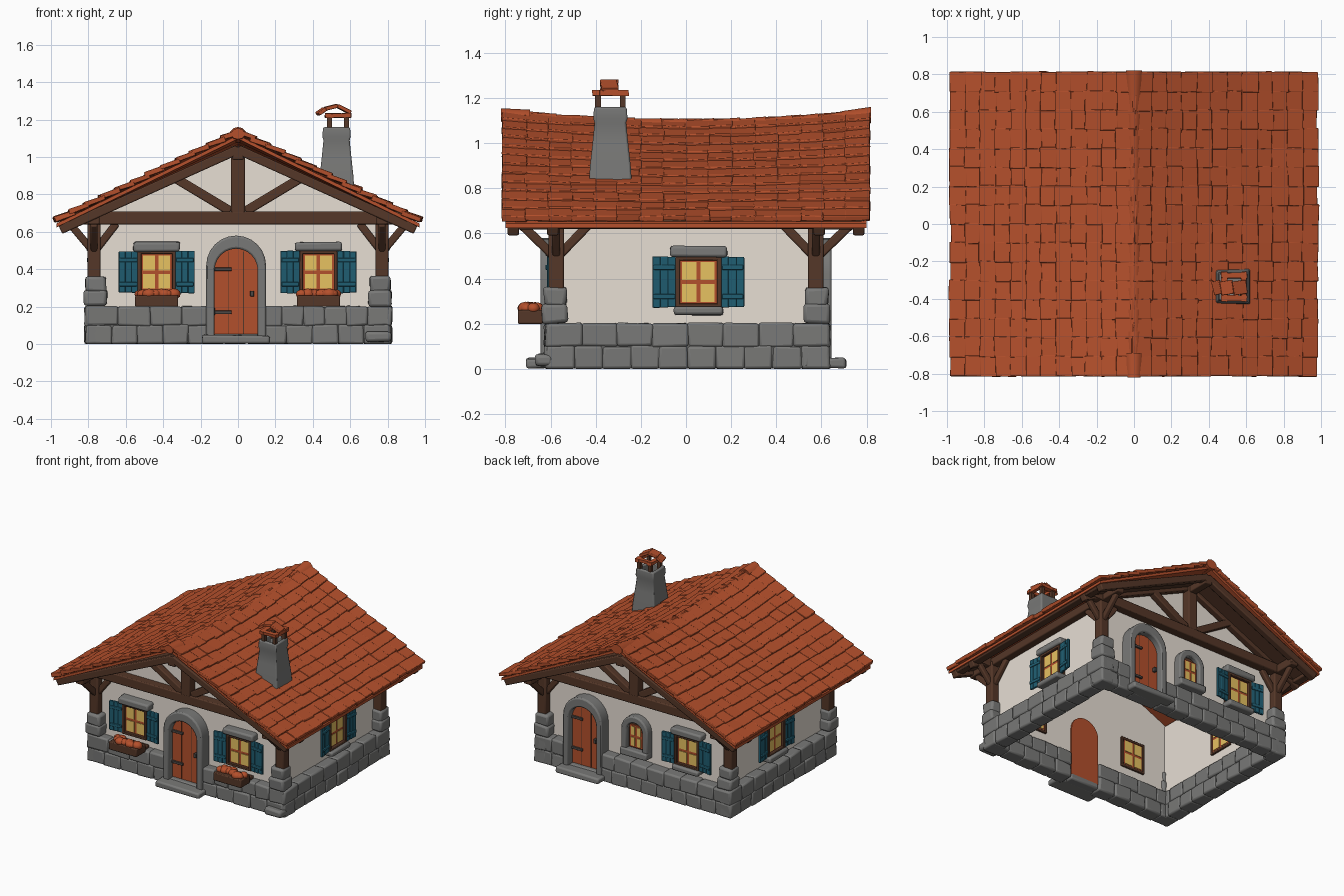
import bpy, bmesh, math, random
from mathutils import Matrix, Vector

if "Cube" in bpy.data.objects:
    bpy.data.objects.remove(bpy.data.objects["Cube"])
random.seed(4)
R = random.uniform
T = lambda *c: Matrix.Translation(Vector(c))
RZ = lambda d: Matrix.Rotation(math.radians(d), 4, 'Z')
RY = lambda a: Matrix.Rotation(a, 4, 'Y')
I = Matrix.Identity(4)

COL = {'tile orange': (0.46, 0.08, 0.025), 'plaster': (0.85, 0.78, 0.70),
       'stone grey': (0.19, 0.19, 0.185), 'dark wood': (0.09, 0.038, 0.021),
       'shutter teal': (0.014, 0.11, 0.165), 'pane yellow': (0.86, 0.58, 0.13),
       'door orange': (0.45, 0.08, 0.025), 'iron': (0.075, 0.065, 0.06)}
MAT = {}
for k, c in COL.items():
    MAT[k] = bpy.data.materials.new(k)
    MAT[k].diffuse_color = (*c, 1)

PARTS = {}
def part(name, mat, bevel=0.0):
    if name not in PARTS:
        PARTS[name] = (bmesh.new(), mat, bevel)
    return PARTS[name][0]

def box(bm, c, s, M=I, j=0.0):
    vs = bmesh.ops.create_cube(bm, size=1, matrix=M @ T(*c) @ Matrix.Diagonal((*s, 1)))['verts']
    for v in vs:
        v.co += Vector((R(-j, j), R(-j, j), R(-j, j)))
        v.co.z = max(v.co.z, 0)

def beam(bm, p, q, w, h):
    p, q = Vector(p), Vector(q)
    d = q - p
    M = T(*((p + q) / 2)) @ d.to_track_quat('X', 'Z').to_matrix().to_4x4()
    box(bm, (0, 0, 0), (d.length, w, h), M)

def prism(bm, pts, y0, y1, M=I):
    a = [bm.verts.new(M @ Vector((x, y0, z))) for x, z in pts]
    b = [bm.verts.new(M @ Vector((x, y1, z))) for x, z in pts]
    bm.faces.new(a)
    bm.faces.new(b[::-1])
    for i in range(len(pts)):
        k = (i + 1) % len(pts)
        bm.faces.new((a[i], b[i], b[k], a[k]))

def arch(w, z0, top, n=12):
    pts = [(w * math.cos(math.pi * i / n), top - w + w * math.sin(math.pi * i / n)) for i in range(n + 1)]
    return [(w, z0)] + pts + [(-w, z0)]

def arch_ring(bm, outer, inner, y0, y1, M):
    L = [[bm.verts.new(M @ Vector((x, y, z))) for x, z in pts]
         for pts, y in ((outer, y0), (outer, y1), (inner, y1), (inner, y0))]
    for i in range(len(outer) - 1):
        for k in range(4):
            m = (k + 1) % 4
            bm.faces.new((L[k][i], L[k][i + 1], L[m][i + 1], L[m][i]))
    bm.faces.new([l[0] for l in L])
    bm.faces.new([l[-1] for l in L])

WX, WY = 0.745, 0.56           # wall planes
SL, APEX = 0.45, 1.08          # roof slope and slab apex

# plaster walls: two gables and two sides, open below
bm = part('plaster_walls', 'plaster')
gz = lambda x: APEX - 0.025 - SL * x
for a in (0, 180):
    prism(bm, [(-WX, 0.1), (WX, 0.1), (WX, gz(WX)), (0, gz(0)), (-WX, gz(WX))], -WY, -WY + 0.02, RZ(a))
for s in (-1, 1):
    box(bm, (s * (WX - 0.01), 0, 0.41), (0.02, 2 * WY, 0.62))

# stone base: rows of uneven stones, gaps left for the doors
bm = part('stone_base', 'stone grey', 0.012)
runs = [(0, 0.62, -0.81, -0.13), (0, 0.62, 0.12, 0.81), (180, 0.635, -0.81, -0.53),
        (180, 0.635, -0.29, 0.81), (90, 0.815, -0.62, 0.635), (-90, 0.815, -0.635, 0.62)]
for a, d, u0, u1 in runs:
    box(bm, ((u0 + u1) / 2, -d + 0.05, 0.1), (u1 - u0, 0.092, 0.194), RZ(a))
    for r in range(2):
        n = max(2, round((u1 - u0) / R(0.12, 0.16)))
        w = (u1 - u0) / n
        for i in range(n):
            box(bm, (u0 + w * (i + 0.5), -d + 0.05, 0.05 + 0.1 * r), (w + 0.004, R(0.1, 0.115), 0.106), RZ(a), 0.005)

# corner stones and posts with braces
for sx in (-1, 1):
    for sy in (-1, 1):
        for z, k in ((0.245, 0.125), (0.32, 0.11)):
            box(part('corner_stones', 'stone grey', 0.016), (sx * 0.76, sy * 0.58, z),
                (k, k - 0.01, 0.085), I, 0.006)
        wood = part('corner_posts', 'dark wood', 0.008)
        px, py = sx * 0.77, sy * 0.575
        box(wood, (px, py, 0.5), (0.07, 0.07, 0.34))
        for dx, dy in ((0.13, 0), (-0.12, 0), (0, 0.16), (0, -0.15)):
            beam(wood, (px, py, 0.49), (px + sx * dx, py + sy * dy, 0.645), 0.035, 0.04)
box(part('corner_stones', 'stone grey'), (0.75, -0.63, 0.04), (0.14, 0.08, 0.05), I, 0.005)

# roof timbers: gable trusses, verge boards, plates, purlins, ridge beam
bm = part('roof_timbers', 'dark wood', 0.007)
for sy in (-1, 1):
    y = sy * 0.59
    box(bm, (0, y, 0.675), (1.78, 0.07, 0.07))
    box(bm, (0, y, 0.88), (0.075, 0.07, 0.36))
    for sx in (-1, 1):
        beam(bm, (sx * 0.04, y, 0.71), (sx * 0.34, y, 0.89), 0.05, 0.05)
        for yy in (y, sy * 0.765):
            beam(bm, (sx * 0.95, yy, 0.612), (0, yy, 1.04), 0.05, 0.05)
        beam(bm, (sx * 0.95, sy * 0.68, 0.624), (0, sy * 0.68, 1.052), 0.19, 0.02)
for sx in (-1, 1):
    box(bm, (sx * 0.77, 0, 0.67), (0.06, 1.56, 0.06))
    box(bm, (sx * 0.92, 0, 0.64), (0.06, 1.58, 0.04))
box(bm, (0, 0, 1.02), (0.06, 1.58, 0.07))

# roof slab, tile courses and ridge caps, with a slight sag
slab = part('roof_slab', 'tile orange')
for s in (-1, 1):
    e = APEX - SL * 0.97
    prism(slab, [(0, APEX), (s * 0.97, e), (s * 0.97, e - 0.02), (0, APEX - 0.02)], -0.8, 0.8)
tiles = part('roof_tiles', 'tile orange', 0.004)
ang, rows, cols = math.atan(SL), 12, 16
pitch, tw = 0.97 / math.cos(ang) / rows, 1.62 / cols
for s in (-1, 1):
    for i in range(rows):
        d = (i + 0.5) * pitch
        for c in range(cols):
            M = T(s * (d * math.cos(ang) + R(-0.006, 0.006)), -0.81 + tw * (c + 0.5),
                  APEX - d * math.sin(ang) + 0.021 + R(-0.002, 0.002)) @ RY(s * (ang - 0.11 + R(-0.015, 0.015)))
            box(tiles, (0, 0, 0), (0.11, tw + 0.009, 0.026), M, 0.003)
caps = part('ridge_caps', 'tile orange')
for c in range(14):
    y = -0.755 + c * 1.51 / 13
    r = 0.045 if c in (0, 13) else 0.036
    bmesh.ops.create_cone(caps, cap_ends=True, segments=10, radius1=r, radius2=r - 0.008, depth=0.13,
                          matrix=T(0, y, 1.086) @ Matrix.Diagonal((1, 1, 0.8, 1)) @ Matrix.Rotation(math.pi / 2, 4, 'X'))
for b in (slab, tiles, caps):
    bmesh.ops.subdivide_edges(b, edges=[e for e in b.edges if e.calc_length() > 1.5], cuts=8)
    for v in b.verts:
        v.co.z += (0.044 * (v.co.y / 0.82) ** 2 - 0.005) * max(0, 1 - abs(v.co.x))

# windows: local x across the wall, -y outward
def panes(M, w, z0, z1):
    box(part('window_bars', 'door orange'), (0, 0, (z0 + z1) / 2), (2 * w, 0.06, z1 - z0), M)
    pw, ph = w - 0.022, (z1 - z0) / 2 - 0.02
    for sx in (-1, 1):
        for sz in (-1, 1):
            box(part('window_panes', 'pane yellow'),
                (sx * (pw / 2 + 0.009), 0, (z0 + z1) / 2 + sz * (ph / 2 + 0.009)), (pw, 0.068, ph), M)

def window(a, d, u, flowers=False):
    M = RZ(a) @ T(u, -d, 0)
    panes(M, 0.085, 0.285, 0.485)
    fr = part('window_frames', 'dark wood', 0.004)
    for s in (-1, 1):
        box(fr, (s * 0.092, -0.008, 0.385), (0.02, 0.085, 0.22), M)
        box(fr, (0, -0.008, 0.385 + s * 0.105), (0.2, 0.085, 0.018), M)
        S = M @ T(s * 0.1, -0.035, 0) @ RZ(-s * 7)
        sh = part('shutters', 'shutter teal', 0.004)
        for k in range(3):
            box(sh, (s * (0.018 + 0.034 * k), 0, 0.385), (0.035, 0.018, 0.225 + R(-0.006, 0.006)), S)
        for z in (0.32, 0.45):
            box(sh, (s * 0.053, -0.01, z), (0.095, 0.012, 0.022), S)
    st = part('window_stones', 'stone grey', 0.012)
    box(st, (0, -0.025, 0.52), (0.25, 0.08, 0.05), M, 0.004)
    if not flowers:
        box(st, (0, -0.03, 0.257), (0.22, 0.09, 0.04), M, 0.003)
        return
    fb = part('flower_boxes', 'dark wood', 0.006)
    box(fb, (0, -0.13, 0.23), (0.23, 0.11, 0.06), M)
    box(fb, (0, -0.05, 0.215), (0.2, 0.08, 0.025), M)
    for i in range(12):
        bmesh.ops.create_icosphere(part('flowers', 'tile orange'), subdivisions=2, radius=R(0.026, 0.036),
            matrix=M @ T(-0.09 + 0.0164 * i, -0.13 + R(-0.03, 0.03), 0.268) @ Matrix.Diagonal((1.1, 1, 0.85, 1)))

window(0, WY, -0.435, True)
window(0, WY, 0.43, True)
window(90, WX, 0.055)
window(-90, WX, -0.06)
window(180, WY, 0.43)

# small arched back window
M = RZ(180) @ T(0, -WY, 0)
arch_ring(part('arch_stones', 'stone grey', 0.01), arch(0.11, 0.26, 0.54), arch(0.065, 0.26, 0.49), -0.055, 0.01, M)
box(part('arch_stones', 'stone grey'), (0, -0.03, 0.265), (0.22, 0.08, 0.05), M, 0.003)
prism(part('window_frames', 'dark wood'), arch(0.07, 0.27, 0.495), -0.02, 0.025, M)
panes(M, 0.054, 0.3, 0.465)

# arched doors with stone surround, planks, hinges and step
def door(a, u):
    M = RZ(a) @ T(u, -WY, 0)
    arch_ring(part('arch_stones', 'stone grey', 0.01), arch(0.16, 0.02, 0.58), arch(0.115, 0.02, 0.51), -0.085, 0.01, M)
    prism(part('doors', 'door orange'), arch(0.118, 0.04, 0.513), -0.035, 0.03, M)
    for x in (-0.04, 0.04):
        box(part('door_grooves', 'dark wood'), (x, -0.035, 0.27), (0.004, 0.004, 0.45), M)
    ir = part('door_iron', 'iron', 0.002)
    for z in (0.17, 0.4):
        box(ir, (-0.07, -0.04, z), (0.09, 0.014, 0.018), M)
    box(ir, (0.085, -0.045, 0.27), (0.02, 0.03, 0.03), M)
    st = part('door_steps', 'stone grey', 0.012)
    box(st, (0, -0.085, 0.025), (0.36, 0.13, 0.045), M, 0.004)
    box(st, (0, -0.02, 0.03), (0.24, 0.1, 0.05), M)
door(0, -0.01)
door(180, -0.41)

# chimney: tapered hollow stack
bm = part('chimney', 'stone grey', 0.008)
prev = None
for z, h in ((0.82, 0.095), (0.9, 0.09), (1.0, 0.079), (1.09, 0.07), (1.11, 0.076), (1.16, 0.072), (1.16, 0.05), (1.05, 0.048)):
    ring = [bm.verts.new((0.527 + sx * h, -0.335 + sy * h, z)) for sx, sy in ((-1, -1), (1, -1), (1, 1), (-1, 1))]
    if prev:
        for i in range(4):
            bm.faces.new((prev[i], prev[(i + 1) % 4], ring[(i + 1) % 4], ring[i]))
    prev = ring
bm.faces.new(prev)
# chimney cap: posts, bars and bent tiles
C = T(0.535, -0.335, 0)
for sx in (-1, 1):
    for sy in (-1, 1):
        box(part('cap_posts', 'dark wood'), (sx * 0.045, sy * 0.055, 1.175), (0.026, 0.026, 0.08), C)
    box(part('cap_bars', 'tile orange'), (sx * 0.052, 0, 1.222), (0.03, 0.16, 0.022), C, 0.003)
    box(part('cap_bars', 'tile orange'), (0, sx * 0.06, 1.222), (0.14, 0.03, 0.022), C, 0.003)
ct = part('cap_tiles', 'tile orange', 0.004)
path = [(0.425, 1.23), (0.465, 1.258), (0.53, 1.274), (0.6, 1.238)]
for (x0, z0), (x1, z1) in zip(path, path[1:]):
    beam(ct, (x0, -0.345, z0), (x1, -0.335, z1), 0.075, 0.02)

# turn every part into an object
for name, (bm, mat, bev) in PARTS.items():
    bmesh.ops.recalc_face_normals(bm, faces=bm.faces)
    me = bpy.data.meshes.new(name)
    bm.to_mesh(me)
    bm.free()
    me.materials.append(MAT[mat])
    ob = bpy.data.objects.new(name, me)
    bpy.context.collection.objects.link(ob)
    if bev:
        m = ob.modifiers.new('soft edges', 'BEVEL')
        m.width, m.segments = bev, 2
    bpy.ops.object.select_all(action='DESELECT')
    ob.select_set(True)
    bpy.context.view_layer.objects.active = ob
    bpy.ops.object.shade_smooth_by_angle(angle=math.radians(40))

for m in bpy.data.materials:
    if m.users and not m.is_grease_pencil:
        m.use_nodes = True
        m.node_tree.nodes["Principled BSDF"].inputs["Base Color"].default_value = m.diffuse_color
